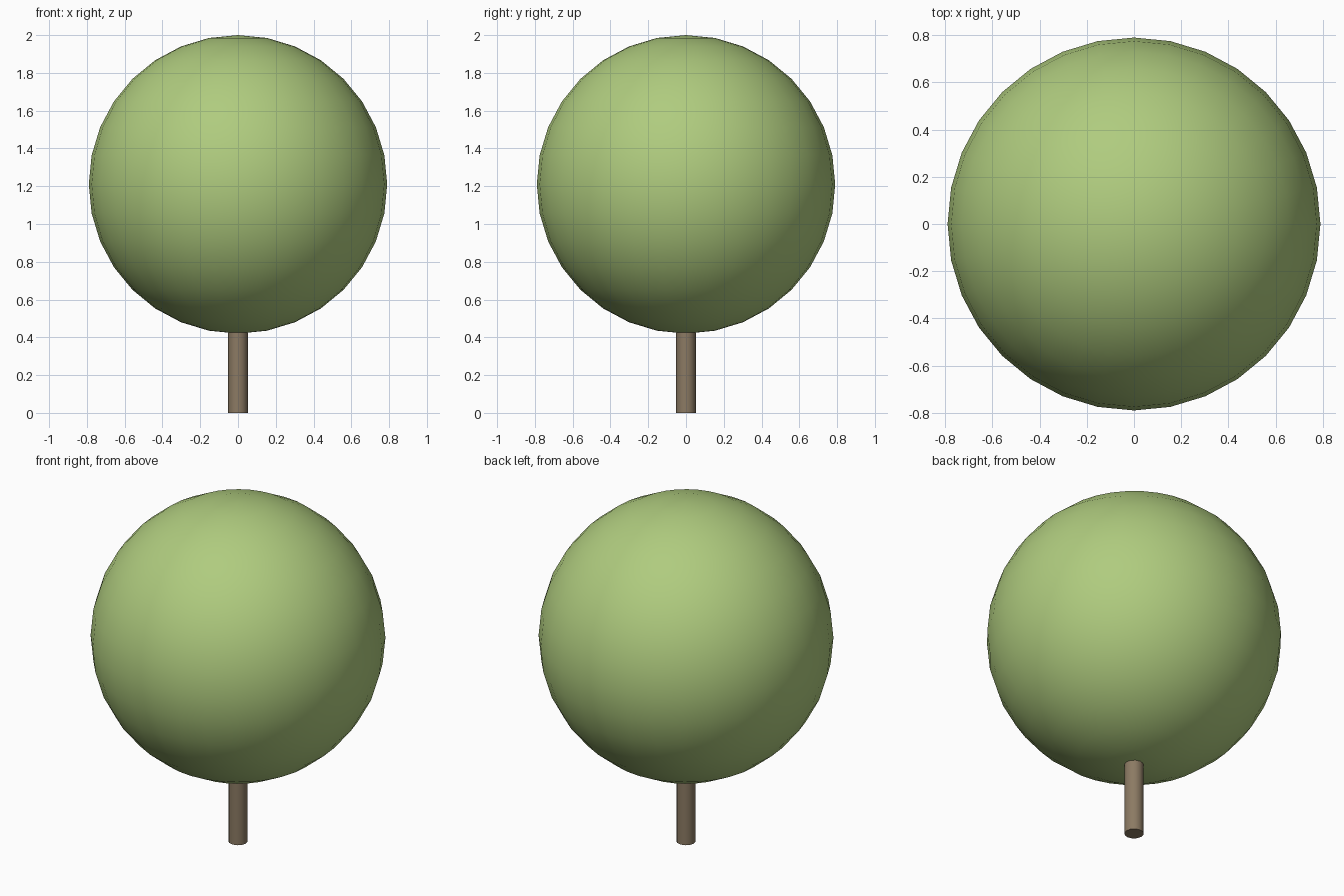
import bpy
import math

if "Cube" in bpy.data.objects:
    bpy.data.objects.remove(bpy.data.objects["Cube"])


def material(name, colour):
    m = bpy.data.materials.new(name)
    m.diffuse_color = (*colour, 1.0)
    m.use_nodes = True
    m.node_tree.nodes["Principled BSDF"].inputs["Base Color"].default_value = m.diffuse_color
    return m


def finish(name, mat):
    ob = bpy.context.object
    ob.name = name
    ob.data.materials.append(mat)
    bpy.ops.object.shade_smooth_by_angle(angle=math.radians(40))
    return ob


leaf_green = material("leaf green", (0.43, 0.60, 0.21))
bark_brown = material("bark brown", (0.26, 0.195, 0.125))

R = 0.79           # crown radius
TOP = 2.0          # overall height
TRUNK_H = 0.46     # trunk ends just inside the crown

# Round crown
bpy.ops.mesh.primitive_uv_sphere_add(segments=32, ring_count=16, radius=R,
                                     location=(0, 0, TOP - R))
finish("crown", leaf_green)

# Trunk
bpy.ops.mesh.primitive_cylinder_add(vertices=12, radius=0.052, depth=TRUNK_H,
                                    location=(0, 0, TRUNK_H / 2))
finish("trunk", bark_brown)
